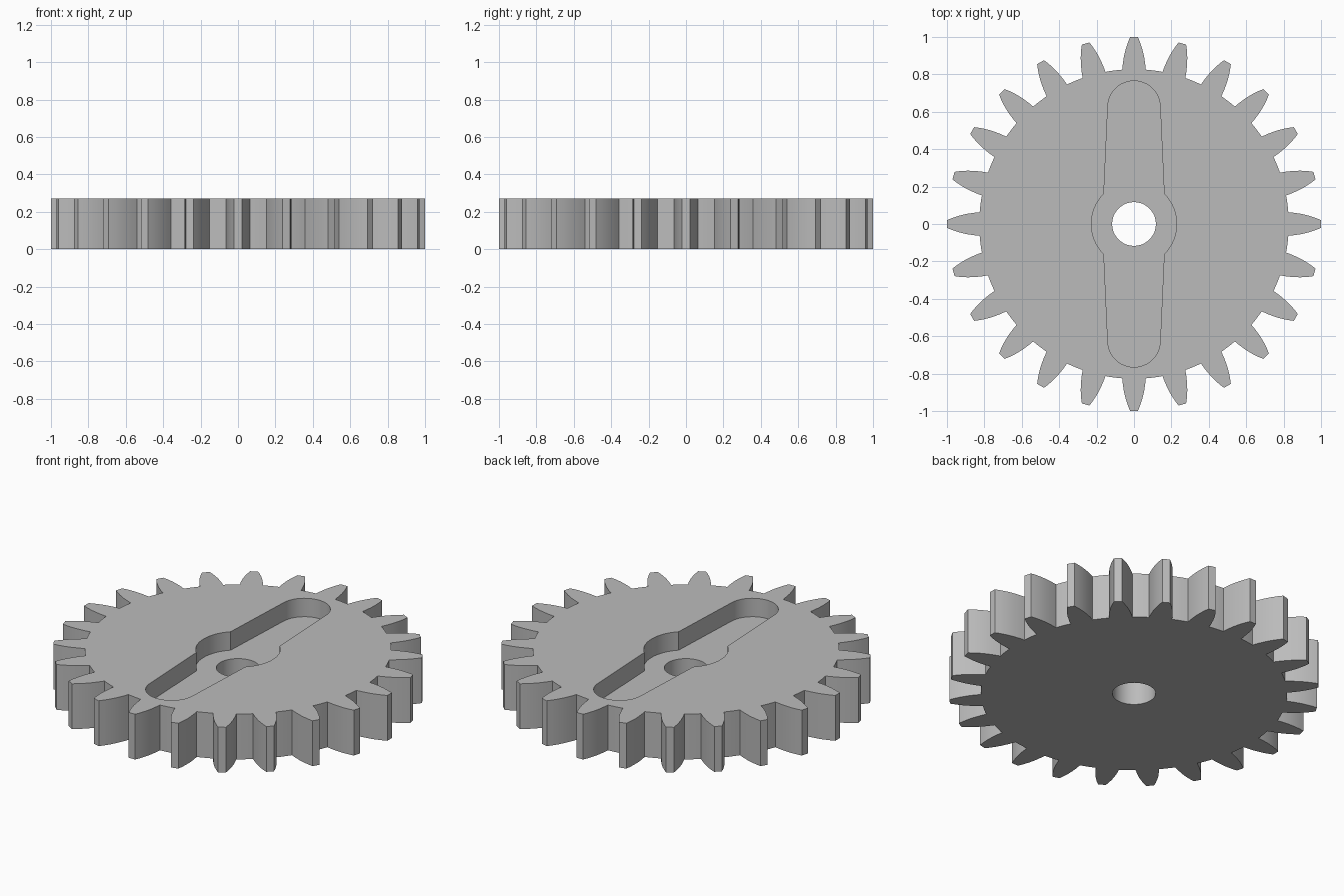
import bpy, bmesh
from math import sin, cos, pi, radians, asin, atan2, sqrt

cube = bpy.data.objects.get("Cube")
if cube:
    bpy.data.objects.remove(cube, do_unlink=True)

TEETH = 24
HEIGHT = 0.27
FLOOR = 0.16
ROOT = 0.825


def arc(radius, start, end, steps, cy=0.0):
    """Points on an arc around (0, cy), both ends included."""
    angles = [start + (end - start) * i / steps for i in range(steps + 1)]
    return [(radius * cos(a), cy + radius * sin(a)) for a in angles]


def gear_outline():
    """Curved tooth flanks with flat tips, joined by root arcs."""
    flank = [(ROOT, 0.063), (0.86, 0.0595), (0.90, 0.053),
             (0.935, 0.0445), (0.97, 0.033), (0.999, 0.021)]
    tooth = [(r, -w) for r, w in flank] + [(r, w) for r, w in reversed(flank)]
    half = atan2(0.063, ROOT)
    pitch = 2 * pi / TEETH
    root = arc(sqrt(ROOT ** 2 + 0.063 ** 2), half, pitch - half, 4)[1:-1]
    points = []
    for i in range(TEETH):
        c, s = cos(i * pitch), sin(i * pitch)
        points += [(x * c - y * s, x * s + y * c) for x, y in tooth + root]
    return points


def slot_outline():
    """Round hub with two tapering, round-ended arms."""
    hub, corner = 0.228, radians(45)
    right = arc(hub, -corner, corner, 16)
    end = arc(0.14, radians(2), radians(178), 24, cy=0.625)
    half = right + end
    return half + [(-x, -y) for x, y in half]


def ring(bm, points, z):
    verts = [bm.verts.new((x, y, z)) for x, y in points]
    return [bm.edges.new((v, verts[i - 1])) for i, v in enumerate(verts)]


def wall(bm, low, high):
    bmesh.ops.bridge_loops(bm, edges=low + high)


def cap(bm, outer, inner, up):
    bmesh.ops.triangle_fill(bm, use_beauty=True, edges=outer + inner,
                            normal=(0, 0, up))


# Gear body with a recessed arm slot and a through bore
bm = bmesh.new()
teeth, slot = gear_outline(), slot_outline()
bore = arc(0.117, 0, 2 * pi, 48)[:-1]
teeth_low, teeth_high = ring(bm, teeth, 0), ring(bm, teeth, HEIGHT)
slot_low, slot_high = ring(bm, slot, FLOOR), ring(bm, slot, HEIGHT)
bore_low, bore_high = ring(bm, bore, 0), ring(bm, bore, FLOOR)
cap(bm, teeth_high, slot_high, 1)
cap(bm, slot_low, bore_high, 1)
cap(bm, teeth_low, bore_low, -1)
wall(bm, teeth_low, teeth_high)
wall(bm, slot_low, slot_high)
wall(bm, bore_low, bore_high)
bmesh.ops.recalc_face_normals(bm, faces=bm.faces)

mesh = bpy.data.meshes.new("gear_wheel")
bm.to_mesh(mesh)
bm.free()
gear = bpy.data.objects.new("gear_wheel", mesh)
bpy.context.collection.objects.link(gear)

# Plain grey material
grey = bpy.data.materials.new("light_grey")
grey.use_nodes = True
colour = (0.5, 0.5, 0.5, 1)
grey.diffuse_color = colour
grey.node_tree.nodes["Principled BSDF"].inputs["Base Color"].default_value = colour
mesh.materials.append(grey)

# Smooth curved walls, keep the rims sharp
bpy.ops.object.select_all(action="DESELECT")
gear.select_set(True)
bpy.context.view_layer.objects.active = gear
bpy.ops.object.shade_smooth_by_angle(angle=radians(25))
